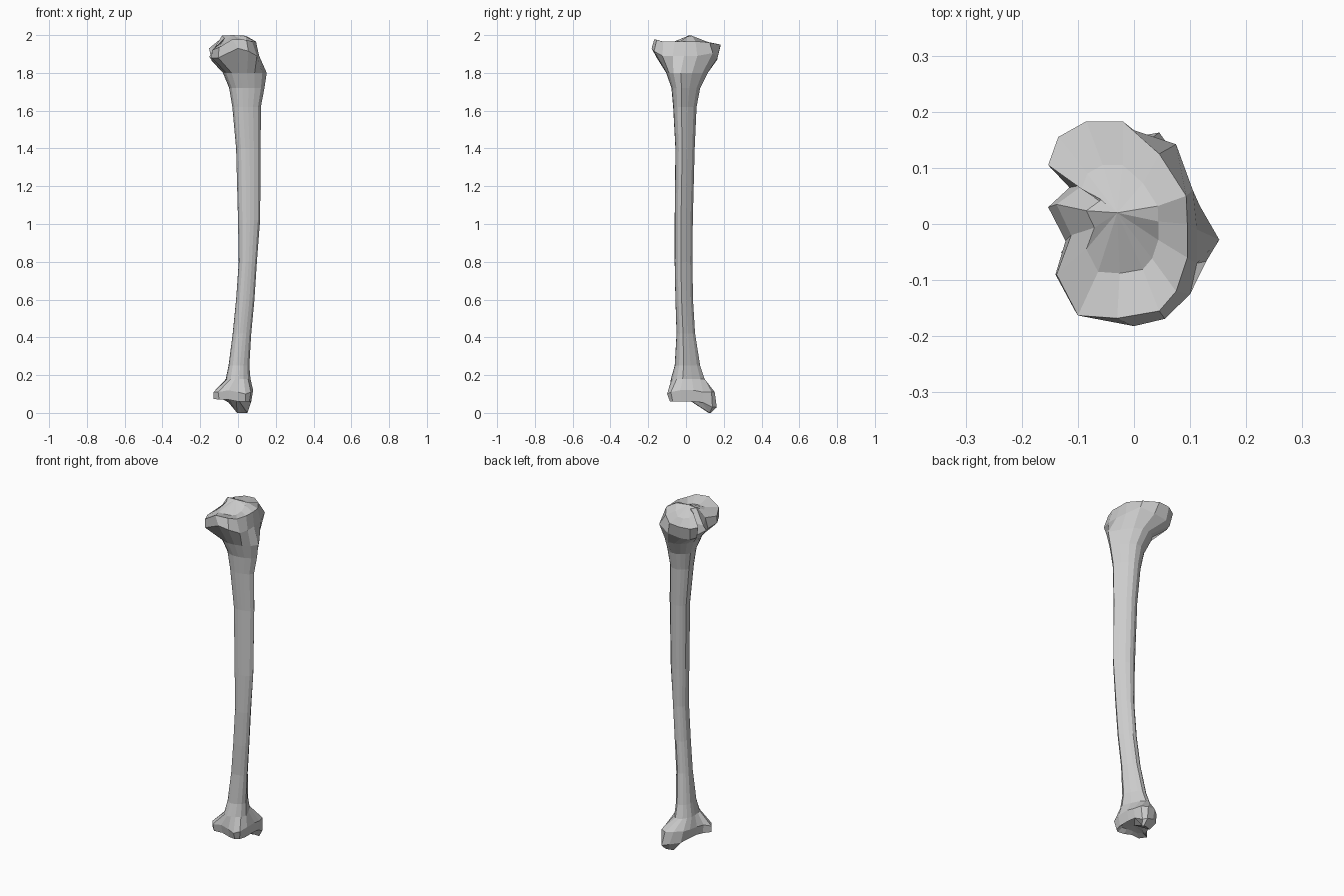
import bpy, bmesh, math

# Shaft cross-section (unit box), starting at the front crest and running anticlockwise
SECTION = [(1, -.3), (.7, .25), (.35, .75), (0, 1), (-.35, 1), (-.6, .87), (-.82, .65), (-1, .35),
           (-1, 0), (-.95, -.35), (-.85, -.65), (-.6, -.88), (-.25, -1), (.1, -.96), (.45, -.86), (.8, -.65)]

# Shaft levels: z, x min, x max, y min, y max
LEVELS = [(1.80, -.08, .152, -.105, .115), (1.72, -.047, .14, -.077, .075), (1.62, -.03, .121, -.068, .056),
          (1.40, -.01, .12, -.056, .046), (1.02, .0, .117, -.06, .036), (.80, .004, .10, -.06, .034),
          (.60, -.01, .087, -.056, .037), (.42, -.028, .07, -.05, .048), (.25, -.05, .06, -.06, .075),
          (.18, -.065, .066, -.08, .098)]

# Knee end: articular rim and the overhanging lip beneath it
RIM = [(.095, 0, 1.965), (.093, .05, 1.967), (.045, .125, 1.96), (-.02, .183, 1.95),
       (-.085, .183, 1.945), (-.135, .155, 1.935), (-.153, .105, 1.93), (-.09, .07, 1.935),
       (-.138, .035, 1.91), (-.112, -.02, 1.93), (-.138, -.09, 1.92), (-.10, -.163, 1.935),
       (-.03, -.168, 1.978), (.045, -.155, 1.975), (.075, -.12, 1.965), (.095, -.06, 1.967)]
LIP = [(.112, -.01, 1.89), (.105, .06, 1.89), (.075, .142, 1.905), (.0, .167, 1.88),
       (-.08, .165, 1.87), (-.125, .14, 1.865), (-.14, .10, 1.865), (-.115, .065, 1.86),
       (-.153, .03, 1.885), (-.122, -.03, 1.865), (-.14, -.09, 1.88), (-.105, -.155, 1.88),
       (0, -.182, 1.93), (.055, -.169, 1.915), (.1, -.125, 1.89), (.112, -.07, 1.89)]

# Ankle end: flared ring, then the lower edge with the inner-side spur pulled down
FLARE = [(.08, -.03, .12), (.08, .04, .12), (.076, .09, .11), (.065, .135, .11),
         (.03, .152, .11), (-.02, .143, .12), (-.06, .11, .12), (-.075, .07, .12),
         (-.085, .02, .12), (-.1, -.02, .12), (-.13, -.05, .11), (-.105, -.085, .11),
         (-.05, -.085, .12), (0, -.09, .11), (.04, -.10, .1), (.068, -.08, .11)]
EDGE = [(.07, -.03, .06), (.07, .04, .06), (.068, .09, .055), (.06, .14, .03),
        (.045, .163, .03), (0, .155, .045), (-.05, .12, .055), (-.068, .07, .065),
        (-.078, .02, .07), (-.095, -.02, .07), (-.13, -.05, .075), (-.1, -.08, .07),
        (-.05, -.075, .07), (0, -.08, .06), (.04, -.085, .06), (.06, -.07, .06)]


def shaft_ring(z, x0, x1, y0, y1):
    return [((x0 + x1) / 2 + u * (x1 - x0) / 2, (y0 + y1) / 2 + v * (y1 - y0) / 2, z)
            for u, v in SECTION]


# Shallow knee sockets rising to the ridge between them
dish = []
for x, y, z in RIM:
    px, py = -.02 + .55 * (x + .02), .01 + .55 * (y - .01)
    dish.append((px, py, 1.955 + .042 * math.exp(-((py - .025) / .05) ** 2)))

# Concave ankle socket beside the spur tip
socket = []
for x, y, z in EDGE:
    spur = y > .1
    socket.append((.7 * x, .72 * y, 0 if spur else .08))
    if spur:
        socket[-1] = (.02 + .5 * x, .12 + .25 * (y - .12), 0)

rings = [dish, RIM, LIP] + [shaft_ring(*l) for l in LEVELS] + [FLARE, EDGE, socket]

# Skin the whole bone as one closed flat-faced loft
bm = bmesh.new()
loops = [[bm.verts.new(p) for p in ring] for ring in rings]
n = len(SECTION)
for a, b in zip(loops, loops[1:]):
    for i in range(n):
        j = (i + 1) % n
        bm.faces.new((a[i], b[i], b[j], a[j]))
for loop, tip in ((loops[0], (-.03, .02, 2.0)), (loops[-1], (-.01, -.01, .085))):
    c = bm.verts.new(tip)
    for i in range(n):
        bm.faces.new((loop[i], loop[(i + 1) % n], c))
bmesh.ops.recalc_face_normals(bm, faces=bm.faces)

mesh = bpy.data.meshes.new("shin_bone")
bm.to_mesh(mesh)
bm.free()
bpy.context.collection.objects.link(bpy.data.objects.new("shin_bone", mesh))
